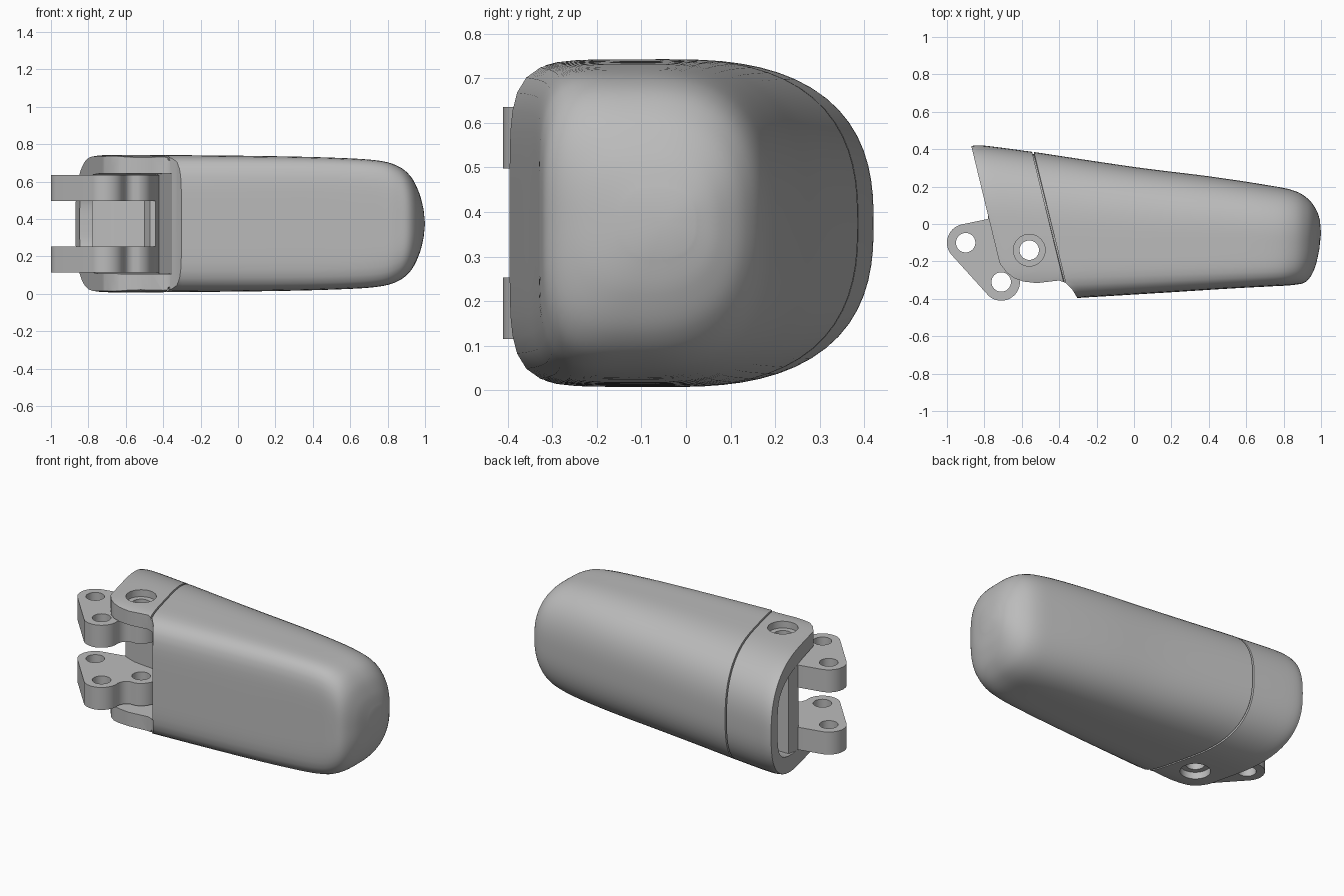
import bpy, bmesh, math
from mathutils import Vector

if "Cube" in bpy.data.objects:
    bpy.data.objects.remove(bpy.data.objects["Cube"])

grey = bpy.data.materials.new("plain grey")
grey.use_nodes = True
grey.diffuse_color = (0.5, 0.5, 0.5, 1)
grey.node_tree.nodes["Principled BSDF"].inputs["Base Color"].default_value = (0.5, 0.5, 0.5, 1)
MID = 0.375


def make(name, bm):
    bmesh.ops.recalc_face_normals(bm, faces=bm.faces)
    me = bpy.data.meshes.new(name)
    bm.to_mesh(me)
    bm.free()
    ob = bpy.data.objects.new(name, me)
    bpy.context.collection.objects.link(ob)
    me.materials.append(grey)
    return ob


def loft(name, rings, tip=None):
    bm = bmesh.new()
    loops = [[bm.verts.new(p) for p in r] for r in rings]
    n = len(loops[0])
    for a, b in zip(loops, loops[1:]):
        for i in range(n):
            j = (i + 1) % n
            bm.faces.new((a[i], a[j], b[j], b[i]))
    bm.faces.new(loops[0])
    if tip:
        v = bm.verts.new(tip)
        for i in range(n):
            bm.faces.new((loops[-1][i], loops[-1][(i + 1) % n], v))
    else:
        bm.faces.new(loops[-1])
    return make(name, bm)


def prism(name, pts, z0, z1):
    return loft(name, [[(x, y, z) for x, y in pts] for z in (z0, z1)])


def arc(cx, cy, r, a0, a1, n=16):
    angles = [math.radians(a0 + (a1 - a0) * i / n) for i in range(n + 1)]
    return [(cx + r * math.cos(a), cy + r * math.sin(a)) for a in angles]


def disc(x, y, r, z0, z1):
    return prism("hole_cutter", arc(x, y, r, 0, 348.75, 31), z0, z1)


def carve(ob, cutter, op='DIFFERENCE'):
    mod = ob.modifiers.new("carve", 'BOOLEAN')
    mod.operation, mod.solver, mod.object = op, 'EXACT', cutter
    bpy.context.view_layer.objects.active = ob
    bpy.ops.object.modifier_apply(modifier=mod.name)
    bpy.data.objects.remove(cutter)


def section(xb, yb, xf, yf, h, front_pow=6.0, back_pow=2.6, n=72):
    """Slanted rounded ring: boxy at the front, domed at the back."""
    pts = []
    for i in range(n):
        a = 2 * math.pi * i / n
        c, s = math.cos(a), math.sin(a)
        p = back_pow if c > 0 else front_pow
        # radial superellipse keeps the points evenly spread
        r = (abs(c) ** p + abs(s) ** p) ** (-1 / p)
        t = 0.45 + r * c * (0.55 if c > 0 else 0.45)
        pts.append((xf + (xb - xf) * t, yf + (yb - yf) * t, MID + h * r * s))
    return pts


def smooth_path(keys, steps=6):
    """Catmull-Rom interpolation of the ring settings."""
    out = []
    for i in range(len(keys) - 1):
        p = [Vector(keys[min(max(i + k, 0), len(keys) - 1)]) for k in (-1, 0, 1, 2)]
        for s in range(steps):
            t = s / steps
            out.append(0.5 * (2 * p[1] + (p[2] - p[0]) * t
                              + (2 * p[0] - 5 * p[1] + 4 * p[2] - p[3]) * t * t
                              + (3 * p[1] - p[0] - 3 * p[2] + p[3]) * t ** 3))
    return out + [Vector(keys[-1])]


# Outer shell: knuckle cap, thin seam groove, then the long rounded body
cap_keys = [(-.87, .417, -.67, -.41, .36, 6), (-.8, .419, -.6, -.407, .367, 6),
            (-.545, .386, -.355, -.398, .367, 6)]
body_keys = [(-.535, .385, -.345, -.398, .367, 6), (0, .305, .15, -.368, .362, 6),
             (.4, .255, .5, -.346, .354, 6), (.7, .21, .74, -.333, .34, 5.5),
             (.85, .18, .85, -.326, .31, 4.5), (.93, .135, .92, -.308, .25, 3.4),
             (.975, .075, .965, -.24, .16, 2.8), (.994, .02, .99, -.14, .075, 2.4)]
rings = [section(*k) for k in smooth_path(cap_keys)]
groove = Vector((-.54, .385, -.35, -.398, .367, 6))
for dx in (-.004, .004):
    g = groove + Vector((dx, -.012, dx, .012, -.012, 0))
    rings.append(section(*g))
rings += [section(*k) for k in smooth_path(body_keys)]
shell = loft("outer_shell", rings, (1, -.05, MID))

# Curved cut under the knuckle
notch = [(-.77, -.08), (-.738, -.17), (-.715, -.215), (-.68, -.26), (-.64, -.29), (-.59, -.308),
         (-.52, -.316), (-.46, -.309), (-.4, -.302), (-.365, -.315), (-.33, -.35),
         (-.3, -.4), (-.295, -.6), (-1.2, -.6), (-1.2, -.08)]
carve(shell, prism("notch_cutter", notch, -.2, 1))

# Hollow for the hinge, open to the left and to the front
hollow = section(0, .32, 0, -.9, .268, 14, 4)
carve(shell, loft("hollow_cutter", [[(-1.3, y, z) for _, y, z in hollow],
                                    [(-.335 - .244 * (y + .4), y, z) for _, y, z in hollow]]))

# Hinge: two arms joined by a web
arm = ([(-.72, .04), (-.79, .025)] + arc(-.9, -.1, .1, 102, 228)
       + arc(-.71, -.31, .1, 228, 370) + [(-.602, -.265), (-.585, -.245), (-.56, -.236)]
       + arc(-.56, -.14, .1, -75, -10, 8) + [(-.44, -.1), (-.395, .03), (-.4, .1), (-.72, .1)])
hinge = prism("hinge_arms", arm, .115, .253)
carve(hinge, prism("upper_arm", arm, .497, .635), 'UNION')
web = [(-.78, .02), (-.7, -.01), (-.62, -.02), (-.5, -.03), (-.47, -.1), (-.44, -.1),
       (-.395, .03), (-.4, .12), (-.78, .12)]
carve(hinge, prism("web", web, .116, .634), 'UNION')

# Pin holes, with wider recesses where the pin meets the shell
pin = (-.56, -.14)
for x, y in ((-.9, -.1), (-.71, -.31), pin):
    carve(hinge, disc(x, y, .052, -.2, 1))
carve(shell, disc(*pin, .052, -.2, 1))
for z0, z1 in ((-.2, .05), (.7, 1)):
    carve(shell, disc(*pin, .085, z0, z1))

# Smooth shading with crisp machined edges
for ob in (shell, hinge):
    bpy.ops.object.select_all(action='DESELECT')
    ob.select_set(True)
    bpy.context.view_layer.objects.active = ob
    bpy.ops.object.shade_smooth_by_angle(angle=math.radians(30))
